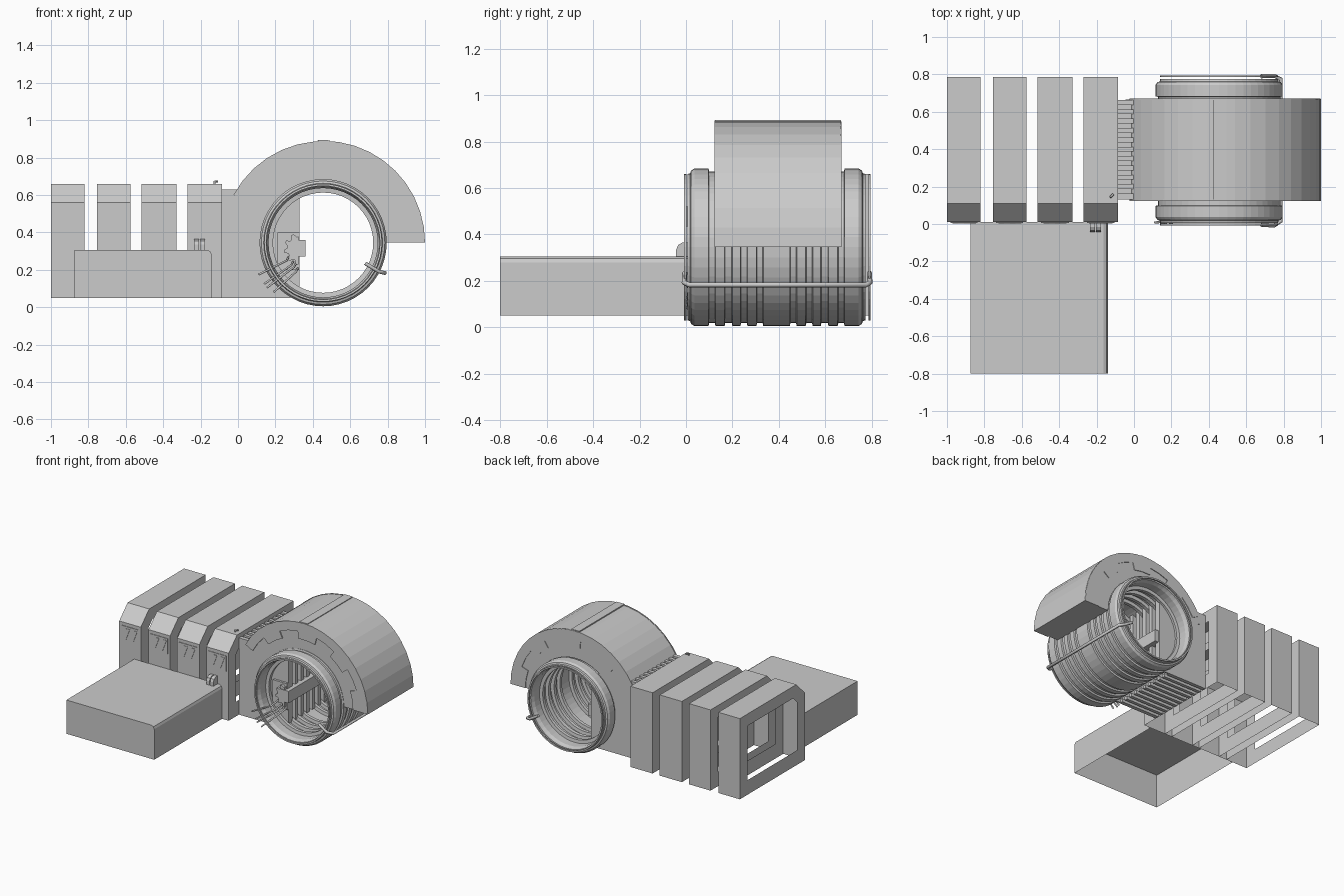
import bpy, bmesh, math
from mathutils import Vector

if "Cube" in bpy.data.objects:
    bpy.data.objects.remove(bpy.data.objects["Cube"])

CX, CZ = 0.455, 0.345          # axis of the round tunnel (runs along y)


def make(name, verts, faces, fix=True):
    me = bpy.data.meshes.new(name)
    me.from_pydata(verts, [], faces)
    bm = bmesh.new()
    bm.from_mesh(me)
    if fix:
        bmesh.ops.recalc_face_normals(bm, faces=bm.faces)
    bm.to_mesh(me)
    bm.free()
    ob = bpy.data.objects.new(name, me)
    bpy.context.collection.objects.link(ob)
    return ob


def prism(name, pts, y0, y1):
    """Extrude an x-z outline along y."""
    n = len(pts)
    v = [(x, y0, z) for x, z in pts] + [(x, y1, z) for x, z in pts]
    f = [tuple(range(n)), tuple(range(2 * n - 1, n - 1, -1))]
    f += [(i, (i + 1) % n, n + (i + 1) % n, n + i) for i in range(n)]
    return make(name, v, f)


def box(name, x0, x1, y0, y1, z0, z1):
    return prism(name, [(x0, z0), (x1, z0), (x1, z1), (x0, z1)], y0, y1)


def polar(r, deg):
    a = math.radians(deg)
    return CX + r * math.cos(a), CZ + r * math.sin(a)


def sector(name, r0, r1, a0, a1, n, y0, y1):
    """Ring sector about the tunnel axis, built from quads."""
    v, f = [], []
    for i in range(n + 1):
        a = a0 + (a1 - a0) * i / n
        for r, y in ((r0, y0), (r1, y0), (r1, y1), (r0, y1)):
            x, z = polar(r, a)
            v.append((x, y, z))
    for i in range(n):
        for k in range(4):
            f.append((4 * i + k, 4 * i + (k + 1) % 4,
                      4 * i + 4 + (k + 1) % 4, 4 * i + 4 + k))
    f += [(0, 1, 2, 3), tuple(4 * n + k for k in (3, 2, 1, 0))]
    return make(name, v, f)


def lathe(name, prof, n):
    """Revolve a closed (y, r) outline about the tunnel axis."""
    m = len(prof)
    v, f = [], []
    for i in range(n):
        for y, r in prof:
            x, z = polar(r, 360 * i / n)
            v.append((x, y, z))
    for i in range(n):
        for k in range(m):
            j = (i + 1) % n
            f.append((i * m + k, i * m + (k + 1) % m, j * m + (k + 1) % m, j * m + k))
    return make(name, v, f)


def rod(name, pts, r):
    cu = bpy.data.curves.new(name, 'CURVE')
    cu.dimensions = '3D'
    cu.bevel_depth = r
    cu.bevel_resolution = 1
    cu.use_fill_caps = True
    sp = cu.splines.new('POLY')
    sp.points.add(len(pts) - 1)
    for p, c in zip(sp.points, pts):
        p.co = (*c, 1)
    ob = bpy.data.objects.new(name, cu)
    bpy.context.collection.objects.link(ob)
    return ob


# Four cabinets: thin shells, open below, with large openings in both sides
outer = [(0.01, 0.05), (0.01, 0.56), (0.11, 0.66), (0.785, 0.66), (0.785, 0.05)]
inner = [(0.10, 0.16), (0.10, 0.52), (0.15, 0.57), (0.695, 0.57), (0.695, 0.16)]
for i, (x0, x1) in enumerate([(-1, -0.82), (-0.755, -0.575), (-0.515, -0.33), (-0.27, -0.085)]):
    v = [(x, y, z) for x in (x0, x1) for ring in (outer, inner) for y, z in ring]
    f = [(k, k + 1, k + 11, k + 10) for k in range(4)]
    for s in (0, 10):
        f += [(s + k, s + (k + 1) % 5, s + 5 + (k + 1) % 5, s + 5 + k) for k in range(5)]
    make(f"cabinet_{i+1}", v, f)
    # window panel with two slanted panes
    a, b = x0 + 0.018, x1 - 0.018
    box(f"window_panel_{i+1}", a, b, 0.006, 0.012, 0.42, 0.535)
    for j in range(2):
        p = a + 0.012 + j * 0.062
        prism(f"window_pane_{i+1}_{j+1}", [(p, 0.435), (p + 0.03, 0.435),
              (p + 0.062, 0.52), (p + 0.03, 0.52)], 0.003, 0.007)

# Front table, open at the bottom, one bevelled top corner
table = [(-0.14, 0.05), (-0.14, 0.28), (-0.147, 0.297), (-0.162, 0.305), (-0.875, 0.305), (-0.875, 0.05)]
ob = prism("front_table", table, -0.80, 0.01)
bm = bmesh.new()
bm.from_mesh(ob.data)
bmesh.ops.delete(bm, geom=[q for q in bm.faces if q.calc_center_median().z < 0.06], context='FACES')
bm.to_mesh(ob.data)
bm.free()

# Twin knuckles on the table and a small hook on the last cabinet
for i, x in enumerate((-0.235, -0.203)):
    pts = [(-0.042, 0.30), (0.012, 0.30), (0.012, 0.365), (-0.015, 0.365), (-0.034, 0.355), (-0.042, 0.335)]
    v = [(xx, y, z) for xx in (x, x + 0.026) for y, z in pts]
    f = [tuple(range(6)), tuple(range(11, 5, -1))] + [(k, (k + 1) % 6, 6 + (k + 1) % 6, 6 + k) for k in range(6)]
    make(f"knuckle_{i+1}", v, f)
rod("top_hook", [(-0.125, 0.145, 0.655), (-0.125, 0.145, 0.672), (-0.11, 0.16, 0.672)], 0.006)

# Corrugated tunnel: the same ribs outside and inside
ribs = [(0.037, 0.097), (0.127, 0.166), (0.20, 0.234), (0.265, 0.303), (0.333, 0.447),
        (0.477, 0.515), (0.546, 0.58), (0.614, 0.653), (0.683, 0.743)]
out, inn = [], []
for i, (a, b) in enumerate(ribs):
    out += [(a, 0.34), (b, 0.34)]
    inn += [(a, 0.292), (b, 0.292)]
    if i < 8:
        c = ribs[i + 1][0]
        out += [(b + 0.003, 0.327), (c - 0.003, 0.327)]
        inn += [(b + 0.003, 0.268), (c - 0.003, 0.268)]
left = [(0.02, 0.298), (0.006, 0.302), (0.006, 0.315), (0.018, 0.318), (0.022, 0.330)]
right = [(0.78 - y, r) for y, r in reversed(left)]
lathe("tunnel", left + out + right + inn[::-1], 48)
for n, y in (("front", -0.003), ("back", 0.79)):
    lathe(f"{n}_hoop", [(y - 0.005, 0.304), (y + 0.005, 0.304), (y + 0.005, 0.315), (y - 0.005, 0.315)], 48)

# Arched cover, its overlapping half and stepped side plates
sector("arch_cover", 0.335, 0.54, 0, 158, 18, 0.13, 0.665)
sector("cover_overlap", 0.53, 0.545, 0, 90, 10, 0.122, 0.668)
for n, y in (("front", 0.122), ("back", 0.662)):
    for i in range(8):
        r = 0.475 if i % 2 else 0.42
        sector(f"{n}_cover_tab_{i+1}", r, 0.543, i * 19, i * 19 + 19, 2, y, y + 0.008)
sector("cover_ridge", 0.54, 0.549, 86, 93, 1, 0.125, 0.665)

# Housing between cabinets and tunnel: side plates, back wall bars, slats
side = [(-0.085, 0.05), (0.28, 0.05), (0.33, 0.09), (0.33, 0.61), (0.0, 0.63), (-0.085, 0.63)]
for n, y in (("front", 0.132), ("back", 0.652)):
    prism(f"{n}_housing_side", side, y, y + 0.012)
box("housing_roof", -0.085, 0.10, 0.14, 0.655, 0.595, 0.61)
for i in range(11):
    y = 0.137 + i * 0.05
    box(f"top_slat_{i+1}", -0.085, 0.05, y, y + 0.026, 0.605, 0.63)
    box(f"bottom_slat_{i+1}", -0.085, 0.24, y, y + 0.024, 0.05, 0.075)
for i in range(8):
    y = 0.145 + i * 0.068
    box(f"wall_bar_{i+1}", 0.285, 0.33, y, y + 0.034, 0.09, 0.61)
box("inner_wall", 0.27, 0.285, 0.14, 0.655, 0.09, 0.60)

# Drive inside the tunnel: beam, gear and mount
box("drive_mount", 0.21, 0.33, 0.115, 0.133, 0.20, 0.40)
box("drive_beam", 0.29, 0.36, 0.09, 0.655, 0.27, 0.36)
gear = []
for i in range(20):
    a = math.radians(95 + 170 * i / 19)
    r = 0.085 if (i // 2) % 2 else 0.066
    gear.append((0.33 + r * math.cos(a), 0.312 + r * math.sin(a)))
prism("drive_gear", gear, 0.095, 0.115)

# Rods at the front of the tunnel
for i, (a, b) in enumerate([((0.11, 0.175), (0.26, 0.25)), ((0.14, 0.125), (0.285, 0.225)),
                            ((0.155, 0.105), (0.30, 0.215)), ((0.19, 0.08), (0.31, 0.19))]):
    rod(f"front_rod_{i+1}", [(a[0], 0.008, a[1]), (b[0], 0.02, b[1]), (b[0] + 0.01, 0.13, b[1] + 0.02)], 0.006)

# Long handle gripping the outside of the tunnel
rod("side_handle", [(0.68, -0.005, 0.235), (0.75, -0.008, 0.192), (0.785, 0.015, 0.183),
                    (0.785, 0.775, 0.183), (0.75, 0.792, 0.192), (0.68, 0.79, 0.235)], 0.011)
